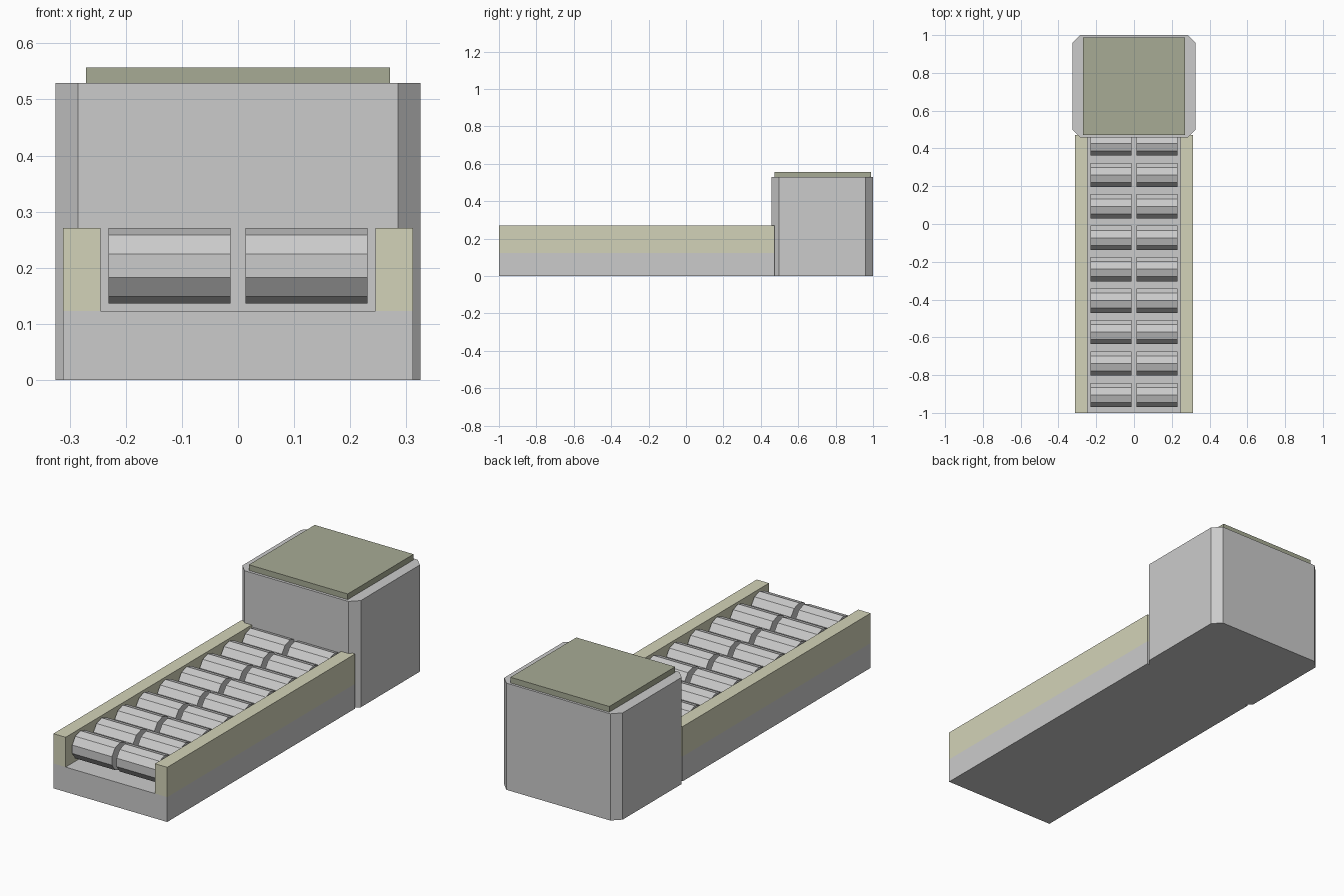
import bpy, bmesh, math
from mathutils import Matrix

if "Cube" in bpy.data.objects:
    bpy.data.objects.remove(bpy.data.objects["Cube"])


def material(name, rgb):
    m = bpy.data.materials.new(name)
    m.diffuse_color = (*rgb, 1)
    m.use_nodes = True
    m.node_tree.nodes["Principled BSDF"].inputs["Base Color"].default_value = m.diffuse_color
    return m


def finish(name, bm, mat=None):
    bmesh.ops.recalc_face_normals(bm, faces=bm.faces)
    me = bpy.data.meshes.new(name)
    bm.to_mesh(me)
    bm.free()
    ob = bpy.data.objects.new(name, me)
    bpy.context.collection.objects.link(ob)
    if mat:
        me.materials.append(mat)
    return ob


def prism(name, outline, z0, z1, mat=None):
    """Extrude a flat xy outline from z0 up to z1."""
    bm = bmesh.new()
    face = bm.faces.new([bm.verts.new((x, y, z0)) for x, y in outline])
    top = bmesh.ops.extrude_face_region(bm, geom=[face])["geom"]
    bmesh.ops.translate(bm, vec=(0, 0, z1 - z0),
                        verts=[v for v in top if isinstance(v, bmesh.types.BMVert)])
    return finish(name, bm, mat)


def rect(x0, x1, y0, y1):
    return [(x0, y0), (x1, y0), (x1, y1), (x0, y1)]


rail_mat = material("rail_olive", (0.65, 0.65, 0.48))
lid_mat = material("lid_olive", (0.39, 0.41, 0.30))

# Conveyor bed and its side rails
prism("conveyor_base", rect(-0.312, 0.312, -1, 0.472), 0, 0.123)
for side, s in (("left", -1), ("right", 1)):
    x0, x1 = sorted((s * 0.245, s * 0.312))
    prism(side + "_rail", rect(x0, x1, -1, 0.472), 0.123, 0.271, rail_mat)

# End housing with chamfered vertical corners
X, Y0, Y1, C = 0.325, 0.458, 1.0, 0.04
prism("housing", [(-X + C, Y0), (X - C, Y0), (X, Y0 + C), (X, Y1 - C),
                  (X - C, Y1), (-X + C, Y1), (-X, Y1 - C), (-X, Y0 + C)], 0, 0.529)
prism("housing_lid", rect(-0.271, 0.271, 0.472, 0.988), 0.529, 0.557, lid_mat)

# Nine rows of paired ten-sided rollers
for row in range(9):
    for side, s in (("left", -1), ("right", 1)):
        bm = bmesh.new()
        bmesh.ops.create_cone(bm, cap_ends=True, segments=10, radius1=0.0675,
                              radius2=0.0675, depth=0.218)
        # find the corner turn that puts a vertex at the very top
        v = bm.verts[:][0].co
        turn = Matrix.Rotation(-math.atan2(v.y, v.x), 4, "Z")
        place = Matrix.Translation((s * 0.122, -0.905 + row * 0.1664, 0.2038))
        bm.transform(place @ Matrix.Rotation(math.pi / 2, 4, "Y") @ turn)
        finish(f"{side}_roller_{row + 1}", bm)
